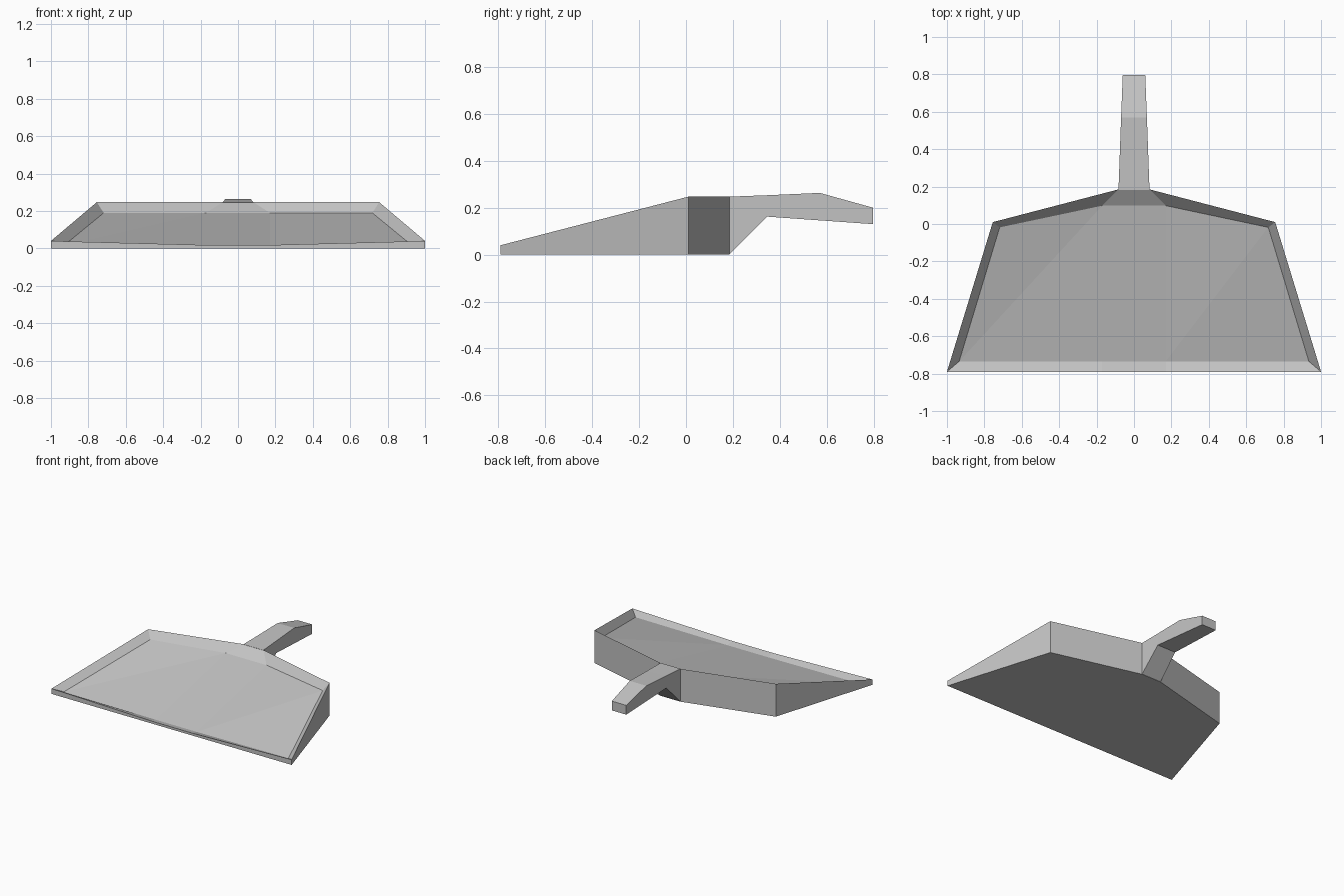
import bpy
import bmesh

cube = bpy.data.objects.get("Cube")
if cube:
    bpy.data.objects.remove(cube)

grey = bpy.data.materials.new("light grey plastic")
grey.use_nodes = True
colour = (0.55, 0.55, 0.55, 1)
grey.diffuse_color = colour
grey.node_tree.nodes["Principled BSDF"].inputs["Base Color"].default_value = colour


def finish(name, bm):
    bmesh.ops.recalc_face_normals(bm, faces=bm.faces)
    mesh = bpy.data.meshes.new(name)
    bm.to_mesh(mesh)
    bm.free()
    mesh.materials.append(grey)
    obj = bpy.data.objects.new(name, mesh)
    bpy.context.collection.objects.link(obj)
    return obj


def ring(bm, half):
    """Mirror a half outline (right to left) into a closed loop of vertices."""
    points = half + [(-x, y, z) for x, y, z in reversed(half)]
    return [bm.verts.new(p) for p in points]


# Pan: outer base, raised rim and sunken sloping floor share one outline
outline = [(0.17, -0.79), (1.0, -0.79), (0.755, 0.01), (0.083, 0.185)]
rim_heights = [0.018, 0.04, 0.247, 0.247]
floor_half = [(0.17, -0.735, 0.006), (0.935, -0.735, 0.012),
              (0.718, -0.018, 0.19), (0.17, 0.098, 0.19)]

bm = bmesh.new()
base = ring(bm, [(x, y, 0) for x, y in outline])
rim = ring(bm, [(x, y, z) for (x, y), z in zip(outline, rim_heights)])
floor = ring(bm, floor_half)
bm.faces.new(base)
for lower, upper in ((base, rim), (rim, floor)):
    for i in range(len(lower)):
        j = (i + 1) % len(lower)
        bm.faces.new((lower[i], lower[j], upper[j], upper[i]))

# Floor: centre panel and two folded side panels
for panel in ((0, 3, 4, 7), (0, 1, 2), (0, 2, 3), (6, 4, 5), (6, 7, 4)):
    bm.faces.new([floor[i] for i in panel])
finish("dustpan_tray", bm)

# Handle: tapered sections (y, bottom z, top z, half width)
sections = [(0.183, 0.0, 0.247, 0.083), (0.345, 0.162, 0.253, 0.077),
            (0.57, 0.146, 0.263, 0.069), (0.797, 0.13, 0.2, 0.06)]
bm = bmesh.new()
loops = []
for y, low, high, w in sections:
    corners = [(-w, low), (w, low), (w, high), (-w, high)]
    loops.append([bm.verts.new((x, y, z)) for x, z in corners])
for a, b in zip(loops, loops[1:]):
    for i in range(4):
        j = (i + 1) % 4
        bm.faces.new((a[i], a[j], b[j], b[i]))
bm.faces.new(loops[0])
bm.faces.new(loops[-1])
finish("handle", bm)
